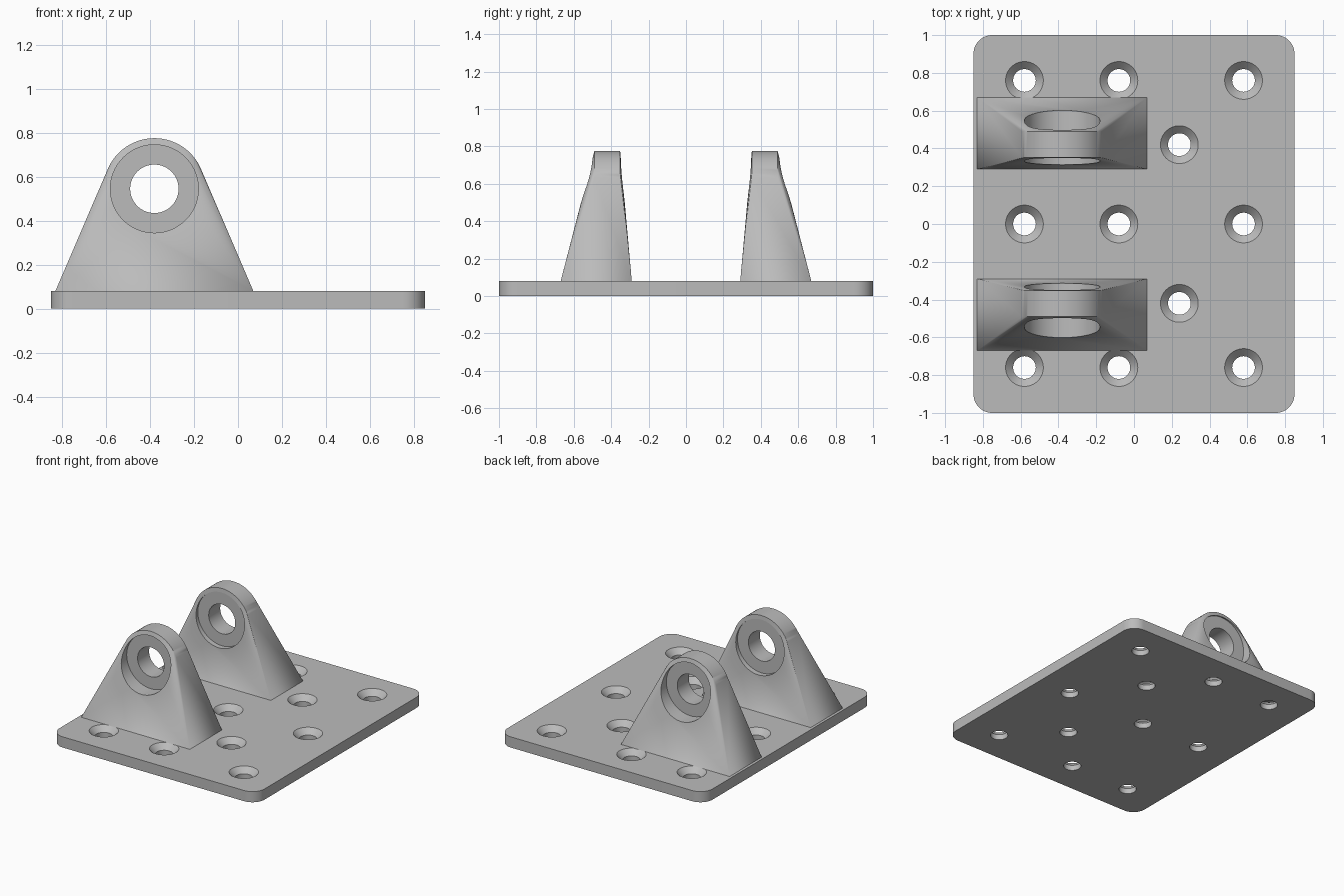
import bpy, bmesh, math
from mathutils import Matrix

if "Cube" in bpy.data.objects:
    bpy.data.objects.remove(bpy.data.objects["Cube"])

T = 0.08                       # plate thickness
PIN_X, PIN_Z = -0.38, 0.545    # pin bore axis

grey = bpy.data.materials.new("machined grey")
grey.use_nodes = True
grey.diffuse_color = (0.5, 0.5, 0.5, 1)
grey.node_tree.nodes["Principled BSDF"].inputs["Base Color"].default_value = (0.5, 0.5, 0.5, 1)


def to_object(name, bm):
    bmesh.ops.recalc_face_normals(bm, faces=bm.faces)
    mesh = bpy.data.meshes.new(name)
    bm.to_mesh(mesh)
    bm.free()
    mesh.materials.append(grey)
    obj = bpy.data.objects.new(name, mesh)
    bpy.context.collection.objects.link(obj)
    return obj


def add_turned(bm, profile, matrix, n=64):
    """Closed solid turned about local z from (radius, height) points."""
    rings = [[bm.verts.new(matrix @ Matrix.Rotation(2 * math.pi * i / n, 4, 'Z')
                           @ Matrix.Translation((r, 0, h)).translation)
              for i in range(n)] for r, h in profile]
    for a, b in zip(rings, rings[1:]):
        for i in range(n):
            j = (i + 1) % n
            bm.faces.new((a[i], a[j], b[j], b[i]))
    bm.faces.new(rings[0])
    bm.faces.new(rings[-1])


def cut(obj, cutter):
    """Subtract the cutter, remove it, and shade the result."""
    cutter.hide_render = True
    bpy.ops.object.select_all(action='DESELECT')
    bpy.context.view_layer.objects.active = obj
    obj.select_set(True)
    mod = obj.modifiers.new("cut", 'BOOLEAN')
    mod.operation, mod.solver, mod.object = 'DIFFERENCE', 'EXACT', cutter
    bpy.ops.object.modifier_apply(modifier=mod.name)
    bpy.data.objects.remove(cutter)
    bpy.ops.object.shade_smooth_by_angle(angle=math.radians(30))


# Base plate with rounded corners
bm = bmesh.new()
outline = []
for k, (sx, sy) in enumerate([(1, 1), (-1, 1), (-1, -1), (1, -1)]):
    for i in range(13):
        a = math.radians(90 * k + 7.5 * i)
        outline.append(bm.verts.new((sx * 0.75 + 0.1 * math.cos(a),
                                     sy * 0.9 + 0.1 * math.sin(a), 0)))
face = bm.faces.new(outline)
top = bmesh.ops.extrude_face_region(bm, geom=[face])["geom"]
bmesh.ops.translate(bm, vec=(0, 0, T), verts=[v for v in top if isinstance(v, bmesh.types.BMVert)])
plate = to_object("base_plate", bm)

# Countersunk screw holes
bm = bmesh.new()
holes = [(x, y) for x in (-0.58, -0.08, 0.58) for y in (-0.76, 0, 0.76)]
holes += [(0.24, -0.42), (0.24, 0.42)]
for x, y in holes:
    add_turned(bm, [(0.06, -0.05), (0.06, T - 0.04), (0.1, T), (0.1, T + 0.05)],
               Matrix.Translation((x, y, 0)))
cut(plate, to_object("screw_hole_cutter", bm))

# Tapered lugs: rectangular foot hulled to a round boss, bored on both sides
for name, s in (("front_lug", -1), ("back_lug", 1)):
    bm = bmesh.new()
    for x in (-0.83, 0.07):
        for y in (0.29, 0.67):
            bm.verts.new((x, s * y, T))
    for y in (0.352, 0.49):
        for i in range(96):
            a = 2 * math.pi * i / 96
            bm.verts.new((PIN_X + 0.23 * math.cos(a), s * y, PIN_Z + 0.23 * math.sin(a)))
    hull = bmesh.ops.convex_hull(bm, input=bm.verts)
    loose = {g for g in hull["geom_interior"] if isinstance(g, bmesh.types.BMVert)}
    bmesh.ops.delete(bm, geom=list(loose), context='VERTS')
    bmesh.ops.dissolve_limit(bm, angle_limit=math.radians(0.1), verts=bm.verts, edges=bm.edges)
    lug = to_object(name, bm)

    # Pin bore with a wide recess on each face
    bm = bmesh.new()
    axis = Matrix.Translation((PIN_X, 0, PIN_Z)) @ Matrix.Rotation(-s * math.pi / 2, 4, 'X')
    add_turned(bm, [(0.2, 0.2), (0.2, 0.353), (0.11, 0.353),
                    (0.11, 0.489), (0.2, 0.489), (0.2, 0.8)], axis, 96)
    cut(lug, to_object("bore_cutter", bm))
